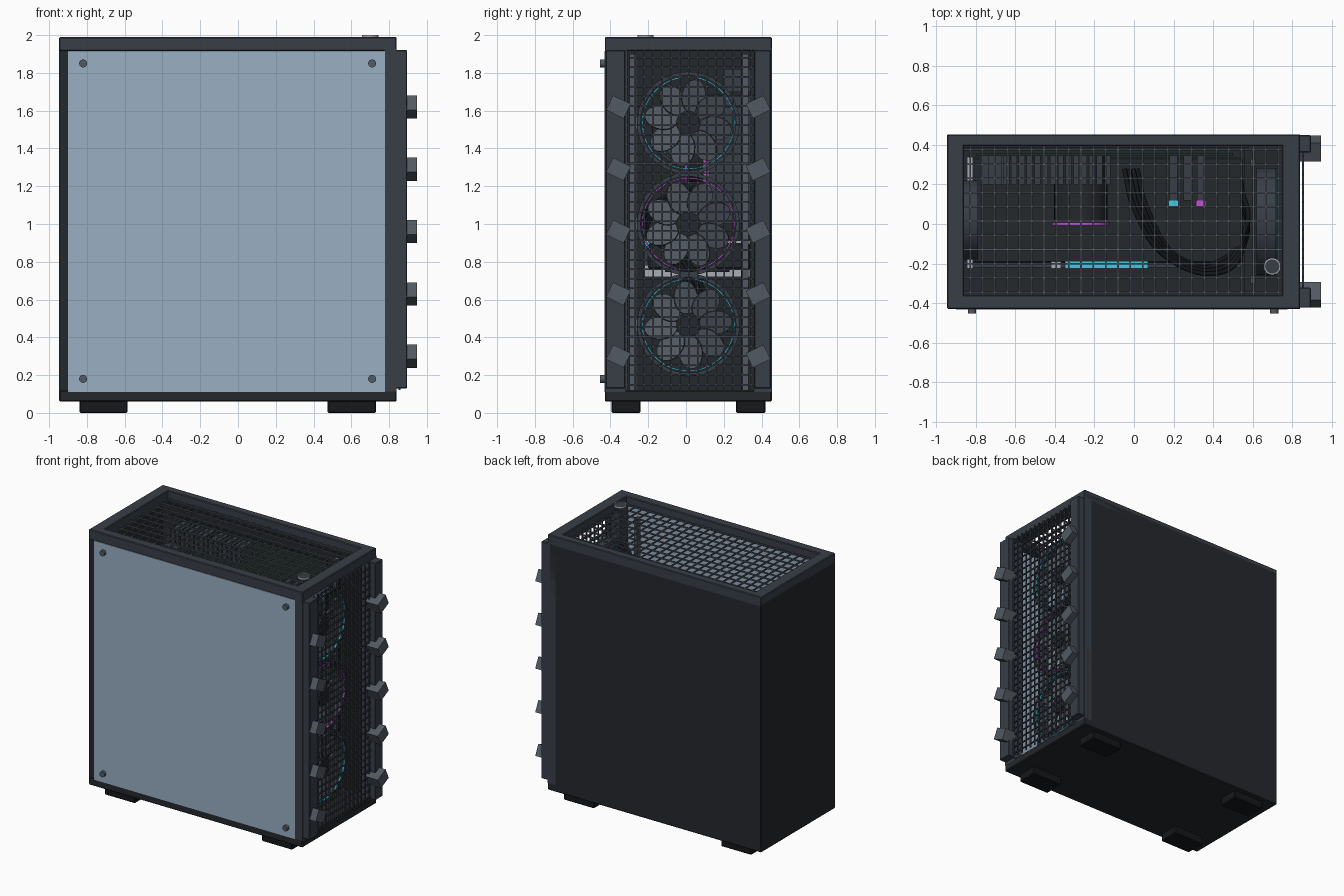
import bpy, bmesh, math
from mathutils import Matrix, Vector

if "Cube" in bpy.data.objects:
    bpy.data.objects.remove(bpy.data.objects["Cube"])

CY = 0.012  # centre line of the case body in y


def mat(name, r, g, b):
    m = bpy.data.materials.new(name)
    m.diffuse_color = (r, g, b, 1)
    m.use_nodes = True
    m.node_tree.nodes["Principled BSDF"].inputs["Base Color"].default_value = m.diffuse_color
    return m


SLATE = mat("slate", .040, .049, .064)
DARK = mat("dark", .018, .021, .025)
BLACK = mat("black", .008, .009, .011)
STEEL = mat("steel", .085, .100, .122)
GLASS = mat("glass", .32, .43, .55)
CYAN = mat("cyan", .05, .60, .75)
MAGENTA = mat("magenta", .55, .08, .70)
GREEN = mat("board_green", .015, .03, .025)
SILVER = mat("silver", .40, .42, .45)


def finish(name, bm, m, bevel=0):
    me = bpy.data.meshes.new(name)
    bm.normal_update()
    bm.to_mesh(me)
    bm.free()
    me.materials.append(m)
    ob = bpy.data.objects.new(name, me)
    bpy.context.collection.objects.link(ob)
    if bevel:
        mod = ob.modifiers.new("bevel", 'BEVEL')
        mod.width, mod.segments = bevel, 1
    return ob


def add_box(bm, x0, x1, y0, y1, z0, z1, rot=0):
    M = (Matrix.Translation(((x0 + x1) / 2, (y0 + y1) / 2, (z0 + z1) / 2))
         @ Matrix.Rotation(rot, 4, 'X') @ Matrix.Diagonal((x1 - x0, y1 - y0, z1 - z0, 1)))
    bmesh.ops.create_cube(bm, size=1, matrix=M)


def boxes(name, items, m, bevel=0):
    bm = bmesh.new()
    for it in items:
        add_box(bm, *it)
    return finish(name, bm, m, bevel)


def smooth(ob):
    bpy.ops.object.select_all(action='DESELECT')
    ob.select_set(True)
    bpy.context.view_layer.objects.active = ob
    bpy.ops.object.shade_smooth_by_angle()


def cylinder(name, loc, r, depth, axis, m, n=32):
    bm = bmesh.new()
    bmesh.ops.create_cone(bm, cap_ends=True, segments=n, radius1=r, radius2=r, depth=depth,
                          matrix=Matrix.Translation(loc) @ Vector(axis).to_track_quat('Z', 'Y').to_matrix().to_4x4())
    ob = finish(name, bm, m)
    smooth(ob)
    return ob


def ring(name, loc, r_in, r_out, depth, axis, m, n=48):
    """Flat sided tube swept round an axis."""
    bm = bmesh.new()
    M = Matrix.Translation(loc) @ Vector(axis).to_track_quat('Z', 'Y').to_matrix().to_4x4()
    prof = [(r_in, -depth / 2), (r_out, -depth / 2), (r_out, depth / 2), (r_in, depth / 2)]
    rows = [[bm.verts.new(M @ Vector((r * math.cos(a), r * math.sin(a), h))) for r, h in prof]
            for a in (2 * math.pi * i / n for i in range(n))]
    for i in range(n):
        a, b = rows[i], rows[(i + 1) % n]
        for j in range(4):
            k = (j + 1) % 4
            bm.faces.new((a[j], b[j], b[k], a[k]))
    ob = finish(name, bm, m)
    smooth(ob)
    return ob


def spread(a, b, n):
    return [a + (b - a) * i / (n - 1) for i in range(n)]


def fan(name, x, z, turn, glow, r=.272, y=CY, back=False):
    """Case fan facing along x: shroud ring, light ring, hub and petal blades."""
    s = -1 if back else 1
    k = r / .272
    ring(name + "_shroud", (x, y, z), .252 * k, r, .1, (1, 0, 0), SLATE)
    ring(name + "_light", (x + s * .045, y, z), .24 * k, .247 * k, .012, (1, 0, 0), glow)
    cylinder(name + "_hub", (x + s * .01, y, z), .064 * k, .07, (1, 0, 0), DARK)
    bm = bmesh.new()
    for i in range(8):
        M = (Matrix.Translation((x + s * .02, y, z)) @ Matrix.Rotation(turn + i * math.pi / 4, 4, 'X')
             @ Matrix.Translation((0, 0, .145 * k)) @ Matrix.Rotation(math.radians(22), 4, 'Z')
             @ Matrix.Diagonal((1, .066 * k, .088 * k, 1)) @ Matrix.Rotation(math.pi / 2, 4, 'Y'))
        bmesh.ops.create_cone(bm, cap_ends=True, segments=18, radius1=1, radius2=1, depth=.012, matrix=M)
    finish(name + "_blades", bm, STEEL)


def cable(name, pts, r, m):
    cu = bpy.data.curves.new(name, 'CURVE')
    cu.dimensions, cu.bevel_depth, cu.bevel_resolution, cu.resolution_u = '3D', r, 2, 8
    sp = cu.splines.new('BEZIER')
    sp.bezier_points.add(len(pts) - 1)
    for p, c in zip(sp.bezier_points, pts):
        p.co = c
        p.handle_left_type = p.handle_right_type = 'AUTO'
    cu.materials.append(m)
    bpy.context.collection.objects.link(bpy.data.objects.new(name, cu))


X0, X1, Y0, Y1 = -.947, .84, -.43, .454

# case shell
boxes("feet", [(a, a + .255, b, b + .155, 0, .065) for a in (-.84, .475) for b in (-.395, .265)], BLACK, .006)
boxes("base", [(X0, X1, Y0, Y1, .06, .12)], DARK, .006)
boxes("rear_panel", [(X0, -.90, Y0 + .004, Y1 - .004, .11, 1.93)], DARK)
boxes("far_side_panel", [(X0 + .005, X1 - .02, .43, Y1, .07, 1.96)], DARK)
boxes("front_posts", [(.775, X1, Y0, -.32, .11, 1.93), (.775, X1, .36, Y1, .11, 1.93)], SLATE)
boxes("top_frame", [(X0, -.86, Y0, Y1, 1.915, 1.99), (.75, X1, Y0, Y1, 1.915, 1.99),
                    (-.87, .76, Y0, -.36, 1.915, 1.99), (-.87, .76, .395, Y1, 1.915, 1.99)], SLATE, .005)
boxes("glass_side_panel", [(-.90, .778, Y0 - .002, Y0 + .014, .11, 1.917)], GLASS)
for sx in (-.82, .71):
    for sz in (.18, 1.85):
        cylinder("panel_screw", (sx, -.439, sz), .021, .03, (0, 1, 0), STEEL, 24)

# top mesh and power button
boxes("top_mesh", [(x - .004, x + .004, -.365, .40, 1.930, 1.940) for x in spread(-.83, .73, 26)]
      + [(-.865, .755, y - .004, y + .004, 1.930, 1.940) for y in spread(-.345, .375, 11)], STEEL)
ring("power_button_ring", (.70, -.215, 1.992), .036, .043, .016, (0, 0, 1), SILVER)
cylinder("power_button", (.70, -.215, 1.989), .036, .012, (0, 0, 1), SLATE)

# front grille with rails and tilted side fins
boxes("front_rails", [(X1 - .01, .895, -.424, -.322, .13, 1.92), (X1 - .01, .895, .362, .45, .13, 1.92)], SLATE, .004)
boxes("front_mesh", [(.850, .860, y - .004, y + .004, .12, 1.92) for y in spread(-.315, .345, 15)]
      + [(.850, .860, -.325, .365, z - .004, z + .004) for z in spread(.15, 1.88, 35)], SLATE)
boxes("front_fins", [(.84, .947, CY + s * .37 - .052, CY + s * .37 + .052, z - .043, z + .043, s * math.radians(26))
                     for s in (-1, 1) for z in spread(.30, 1.62, 5)], STEEL)

# front and rear fans
for i, (z, g) in enumerate(((.465, CYAN), (1.0, MAGENTA), (1.535, CYAN))):
    fan("front_fan_%d" % (i + 1), .67, z, .1 + .25 * i, g)
fan("rear_fan", -.84, 1.5, .2, CYAN, .2, .02)
boxes("fan_bracket", [(.59, .615, a, a + .04, .12, 1.9) for a in (-.30, .29)], STEEL)

# motherboard, memory and heat sinks
boxes("tray", [(-.90, .58, .385, .40, .12, 1.9)], DARK)
boxes("motherboard", [(-.80, .50, .345, .36, .55, 1.84)], GREEN)
boxes("heat_sink_top", [(x, x + .03, .20, .35, 1.70, 1.82) for x in spread(-.74, -.15, 16)], SLATE)
boxes("heat_sink_side", [(-.78, -.64, .20, .35, 1.0, 1.68)], SLATE)
boxes("memory_sticks", [(x - .02, x + .02, .12, .35, 1.05, 1.62) for x in (.20, .27, .34)], SLATE)
boxes("memory_light_cyan", [(.175, .225, .09, .12, 1.05, 1.62)], CYAN)
boxes("memory_light_magenta", [(.315, .365, .09, .12, 1.05, 1.62)], MAGENTA)

# processor cooler
cylinder("cooler_block", (-.27, .18, 1.35), .135, .34, (0, 1, 0), DARK)
ring("cooler_light", (-.27, .0, 1.35), .115, .145, .015, (0, 1, 0), MAGENTA)

# graphics card and power supply shroud
boxes("graphics_card", [(-.84, .55, -.20, .34, .76, .90)], DARK, .01)
boxes("graphics_card_edge", [(-.82, .55, -.22, -.20, .78, .88)], SLATE)
boxes("graphics_card_light", [(-.35, .07, -.225, -.19, .86, .905)], CYAN)
boxes("graphics_card_bracket", [(-.845, -.815, -.225, .34, .72, .92), (-.42, -.37, -.225, -.19, .86, .91)], SILVER)
for gx in (-.5, -.1, .3):
    ring("card_fan_ring", (gx, .06, .755), .15, .17, .02, (0, 0, 1), SLATE, 32)
boxes("power_supply_shroud", [(-.90, .56, -.40, .40, .12, .43)], DARK)

# cables
for i in range(4):
    o = .022 * i
    cable("cable_%d" % (i + 1), [(-.05 + o, .28, 1.2 - o), (.0 + o, .08, 1.2 - o), (.18 + o, -.18, 1.1 - o),
                                 (.46, -.24 + o, .98 - o), (.56, -.1 + o, .85), (.55, .1 + o, .5), (.54, .15 + o, .42)],
          .012, BLACK)
